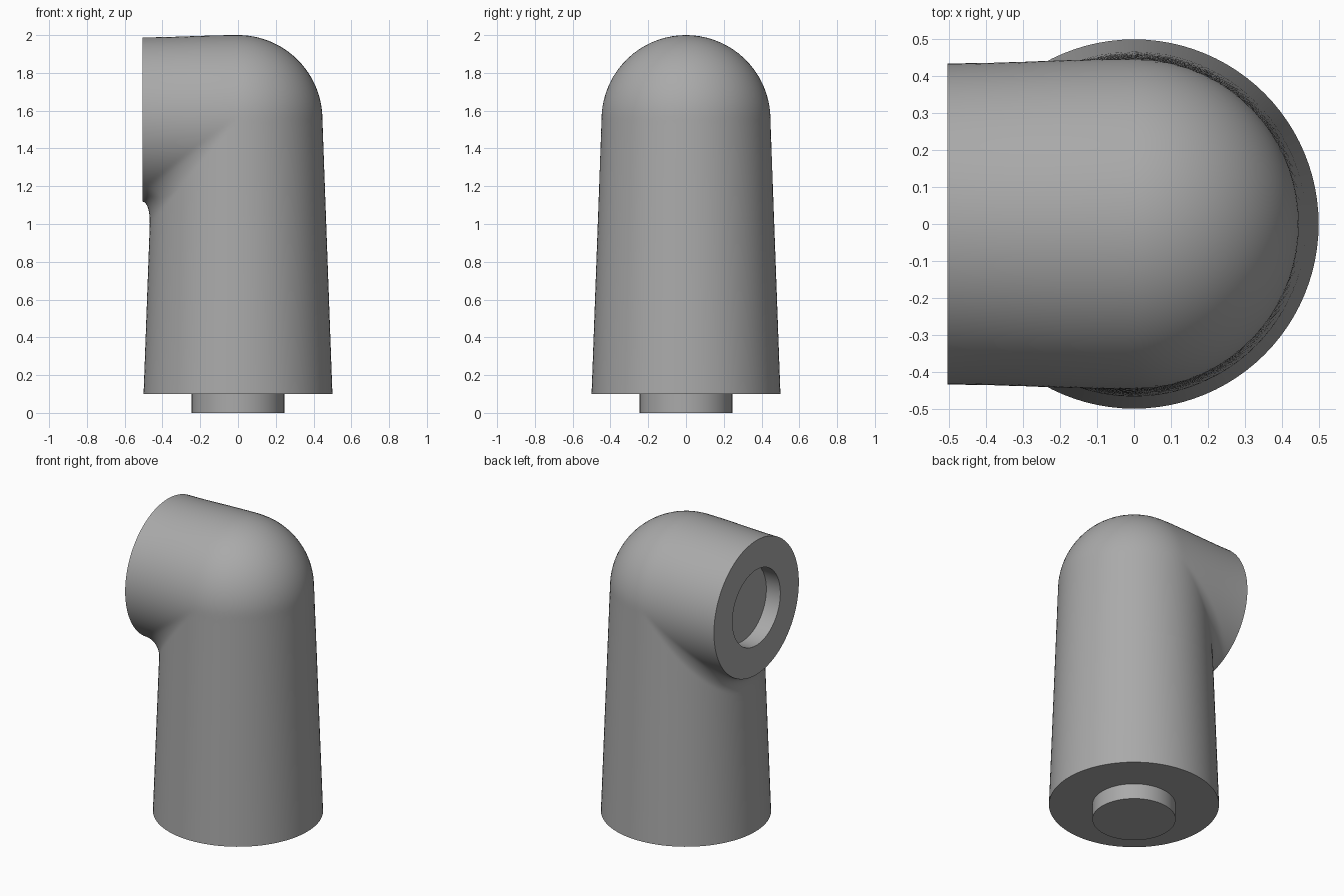
import bpy, bmesh, math
from mathutils import Vector

cube = bpy.data.objects.get("Cube")
if cube:
    bpy.data.objects.remove(cube, do_unlink=True)

SIDES = 96
BASE_Z, ELBOW_Z, HINGE_Z = 0.1, 1.553, 1.03
END_X = -0.505
FILLET = 0.12
PIN_R, SOCKET_R, DEPTH = 0.245, 0.245, 0.1

grey = bpy.data.materials.new("plain grey")
grey.use_nodes = True
colour = (0.4, 0.4, 0.4, 1)
grey.diffuse_color = colour
grey.node_tree.nodes["Principled BSDF"].inputs["Base Color"].default_value = colour


def upright_radius(z):
    t = min(1, (z - BASE_Z) / (ELBOW_Z - BASE_Z))
    return 0.5 - 0.053 * t


def branch_radius(x):
    t = min(1, max(0, x / END_X))
    return 0.447 - 0.012 * t * t * (3 - 2 * t)


def surface(p):
    """Signed field of the tapered upright joined to the side branch by a fillet."""
    x, y, z = p
    h = z - ELBOW_Z
    upright = math.hypot(x, y, max(h, 0)) - upright_radius(z)
    branch = math.hypot(max(x, 0), y, h) - branch_radius(x)
    if x < 0 and h < 0:
        # the fillet fades out where the two walls become tangent
        dot = y * y / (math.hypot(x, y) * math.hypot(y, h) + 1e-9)
        reach = max(1e-4, FILLET * (1 - dot))
        room = max(1e-4, min(reach, math.hypot(END_X, y) - upright_radius(z)))
        if upright < room and branch < reach:
            return 1 - math.hypot(1 - upright / room, 1 - branch / reach)
    return min(upright, branch)


def section(centre, across):
    """Outline of the field in the plane through centre spanned by across and y."""
    ring = []
    for i in range(SIDES):
        a = math.tau * i / SIDES
        ray = across * math.cos(a) + Vector((0, math.sin(a), 0))
        low, high = 0.0, 1.0
        for _ in range(24):
            mid = (low + high) / 2
            if surface(centre + ray * mid) < 0:
                low = mid
            else:
                high = mid
        ring.append(centre + ray * low)
    return ring


def finish(name, bm):
    bmesh.ops.recalc_face_normals(bm, faces=bm.faces)
    mesh = bpy.data.meshes.new(name)
    bm.to_mesh(mesh)
    bm.free()
    mesh.materials.append(grey)
    obj = bpy.data.objects.new(name, mesh)
    bpy.context.collection.objects.link(obj)
    bpy.ops.object.select_all(action="DESELECT")
    obj.select_set(True)
    bpy.context.view_layer.objects.active = obj
    bpy.ops.object.shade_smooth_by_angle(angle=math.radians(35))
    return obj


# Upright sections, then sections fanning round the inner bend
rings = [section(Vector((0, 0, z)), Vector((1, 0, 0)))
         for z in (BASE_Z, 0.4, 0.7, 0.9, 0.96, 1.0)]
STEPS = 72
hinge = Vector((END_X, 0, HINGE_Z))
for i in range(STEPS + 1):
    a = math.pi / 2 * i / STEPS
    across = Vector((math.cos(a), 0, math.sin(a)))
    rings.append(section(hinge + across * (ELBOW_Z - HINGE_Z), across))

# Round socket sunk into the branch end
for x in (END_X, END_X + DEPTH):
    rings.append([Vector((x, SOCKET_R * math.sin(math.tau * i / SIDES),
                          ELBOW_Z + SOCKET_R * math.cos(math.tau * i / SIDES)))
                  for i in range(SIDES)])

bm = bmesh.new()
loops = [[bm.verts.new(p) for p in ring] for ring in rings]
for lower, upper in zip(loops, loops[1:]):
    for i in range(SIDES):
        j = (i + 1) % SIDES
        bm.faces.new((lower[i], lower[j], upper[j], upper[i]))
bm.faces.new(loops[0])
bm.faces.new(loops[-1])
finish("bent_arm", bm)

# Connecting pin under the upright
bm = bmesh.new()
bmesh.ops.create_cone(bm, cap_ends=True, segments=64, radius1=PIN_R, radius2=PIN_R, depth=DEPTH)
bmesh.ops.translate(bm, verts=bm.verts, vec=(0, 0, DEPTH / 2))
finish("bottom_pin", bm)
